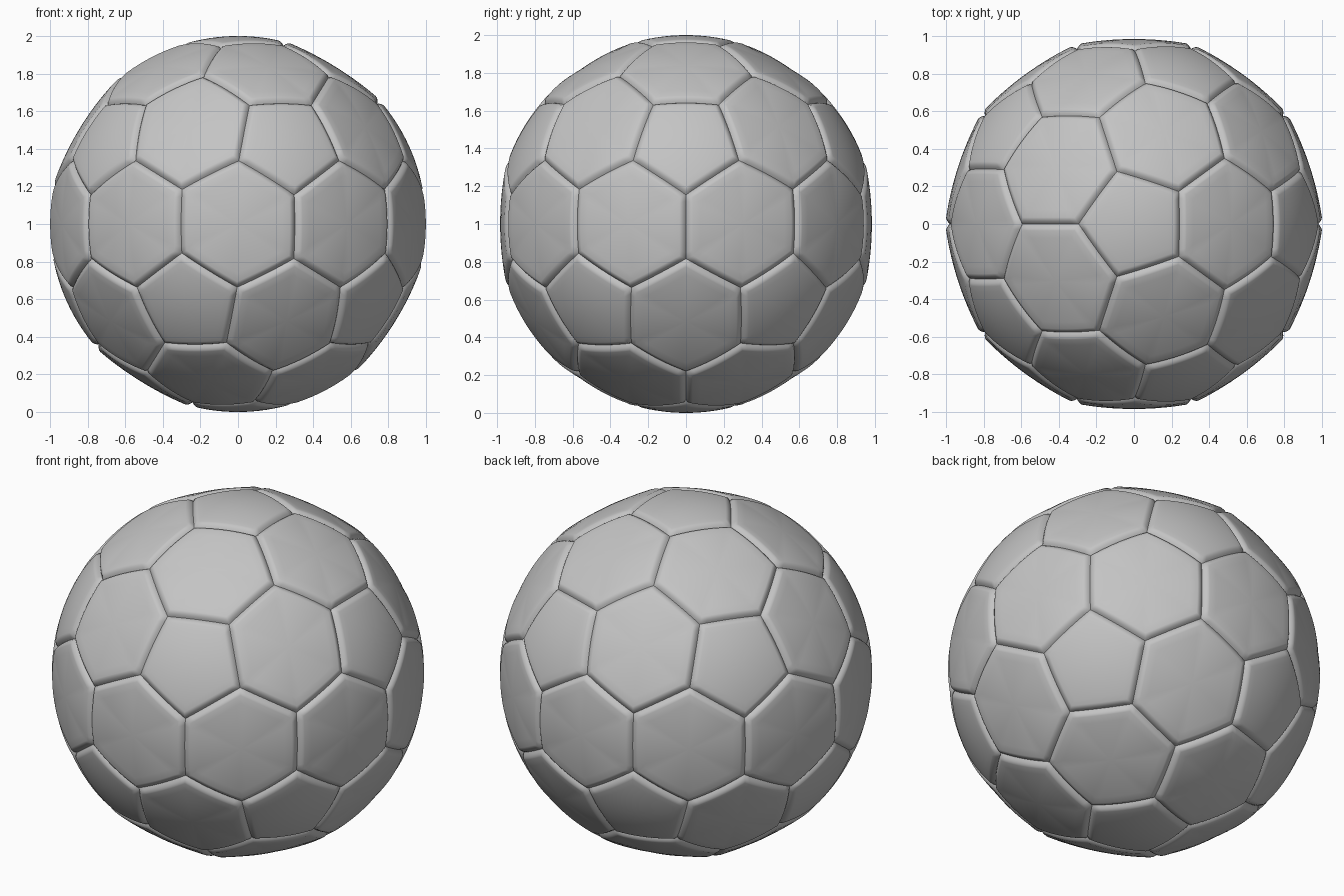
import bpy, bmesh, math
from mathutils import Vector

cube = bpy.data.objects.get("Cube")
if cube:
    bpy.data.objects.remove(cube, do_unlink=True)

grey = bpy.data.materials.new("matte_grey")
grey.use_nodes = True
colour = (0.55, 0.55, 0.55, 1)
grey.diffuse_color = colour
grey.node_tree.nodes["Principled BSDF"].inputs["Base Color"].default_value = colour

STEPS = 10                # points along each panel side
SEAM_WIDTH = 0.035        # half width of the stitched groove
SEAM_RADIUS = 0.979
RIM_RADIUS = 1.0
CENTRE_RADIUS = {5: 1.0, 6: 0.984}


def panel_outlines():
    """Panels are the dual cells of a twice divided icosahedron."""
    ball = bmesh.new()
    bmesh.ops.create_icosphere(ball, subdivisions=2, radius=1)
    for v in ball.verts:
        centre = v.co.normalized()
        side = centre.orthogonal().normalized()
        up = centre.cross(side)
        corners = [f.calc_center_median().normalized() for f in v.link_faces]
        corners.sort(key=lambda p: math.atan2(p.dot(up), p.dot(side)))
        yield centre, corners
    ball.free()


def add_panel(bm, centre, corners):
    """One padded panel: rings from the centre out, dipping into the seam."""
    count = len(corners)
    outline = [corners[i].lerp(corners[(i + 1) % count], s / STEPS)
               for i in range(count) for s in range(STEPS)]
    apothem = ((corners[0] + corners[1]) / 2 - centre).length
    rim = 1 - SEAM_WIDTH / apothem
    rings = [rim * k / 7 for k in range(1, 8)]
    rings += [rim + (1 - rim) * k / 5 for k in range(1, 6)]
    middle = CENTRE_RADIUS[count]
    hub = bm.verts.new(centre * middle)
    previous = None
    for t in rings:
        radius = middle + (RIM_RADIUS - middle) * min(t / rim, 1) ** 2
        dip = max(0, (t - rim) / (1 - rim))
        radius -= (RIM_RADIUS - SEAM_RADIUS) * dip ** 2
        ring = [bm.verts.new(centre.lerp(p, t).normalized() * radius) for p in outline]
        for i in range(len(ring)):
            j = (i + 1) % len(ring)
            if previous:
                bm.faces.new((previous[i], ring[i], ring[j], previous[j]))
            else:
                bm.faces.new((hub, ring[i], ring[j]))
        previous = ring


# Twelve five-sided panels and thirty six-sided panels
outlines = list(panel_outlines())
for name, sides in (("pentagon_panels", 5), ("hexagon_panels", 6)):
    bm = bmesh.new()
    for centre, corners in outlines:
        if len(corners) == sides:
            add_panel(bm, centre, corners)
    bmesh.ops.remove_doubles(bm, verts=bm.verts, dist=0.0001)
    bmesh.ops.translate(bm, verts=bm.verts, vec=Vector((0, 0, 1)))
    mesh = bpy.data.meshes.new(name)
    bm.to_mesh(mesh)
    bm.free()
    mesh.materials.append(grey)
    obj = bpy.data.objects.new(name, mesh)
    bpy.context.collection.objects.link(obj)
    bpy.ops.object.select_all(action="DESELECT")
    obj.select_set(True)
    bpy.context.view_layer.objects.active = obj
    bpy.ops.object.shade_smooth_by_angle(angle=math.radians(60))
